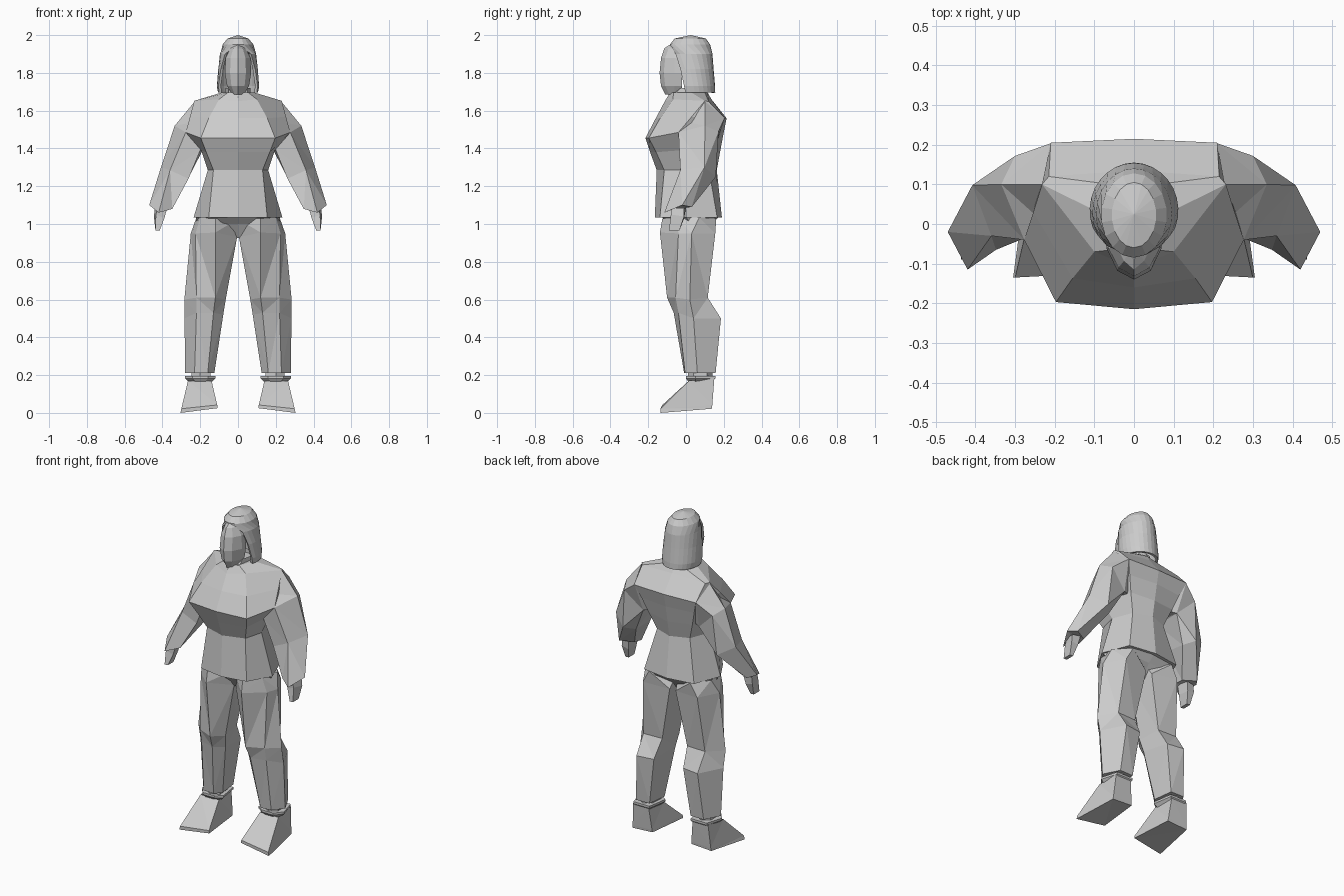
import bpy, bmesh, math

cloth = bpy.data.materials.new("plain_grey")
cloth.diffuse_color = (0.6, 0.6, 0.6, 1)


def finish(name, bm, mirror=False):
    bmesh.ops.recalc_face_normals(bm, faces=bm.faces)
    me = bpy.data.meshes.new(name)
    bm.to_mesh(me)
    bm.free()
    me.materials.append(cloth)
    ob = bpy.data.objects.new(name, me)
    bpy.context.collection.objects.link(ob)
    if mirror:
        ob.modifiers.new("mirror", 'MIRROR').use_mirror_merge = False
    return ob


def loft(name, rings, mirror=False, split=False, caps=(True, True)):
    """Skin closed rings of 3D points and cap the chosen ends."""
    bm = bmesh.new()
    vs = [[bm.verts.new(p) for p in r] for r in rings]
    n = len(rings[0])
    for a, b in zip(vs, vs[1:]):
        for i in range(n):
            j = (i + 1) % n
            bm.faces.new((a[i], a[j], b[j], b[i]))
    if caps[0]:
        bm.faces.new(vs[0])
    if caps[1]:
        bm.faces.new(vs[-1])
    if split:
        bmesh.ops.triangulate(bm, faces=bm.faces)
    return finish(name, bm, mirror)


def sym(half):
    """Complete a half ring running from centre front to centre back."""
    return half + [(-x, y, z) for x, y, z in reversed(half[1:-1])]


def flat(z, *pts):
    return [(x, y, z) for x, y in pts]


# Jacket body: hem, waist, armpit, chest, upper chest, shoulders, neck
loft("jacket", [
    sym(flat(1.035, (0, -.165), (.155, -.138), (.235, 0), (.17, .165), (0, .19))),
    sym(flat(1.285, (0, -.155), (.13, -.115), (.16, 0), (.112, .122), (0, .163))),
    sym([(0, -.19, 1.38), (.168, -.158, 1.38), (.195, -.035, 1.39),
         (.15, .152, 1.39), (0, .18, 1.38)]),
    sym([(0, -.215, 1.455), (.197, -.197, 1.455), (.277, -.04, 1.485),
         (.18, .178, 1.48), (0, .199, 1.48)]),
    sym([(0, -.16, 1.56), (.155, -.137, 1.56), (.254, .03, 1.568),
         (.21, .205, 1.56), (0, .215, 1.56)]),
    sym([(0, -.112, 1.65), (.1, -.07, 1.66), (.232, .1, 1.652),
         (.215, .12, 1.648), (0, .135, 1.66)]),
    sym(flat(1.695, (0, -.085), (.055, -.065), (.09, .03), (.06, .1), (0, .115))),
])

# Sleeves: shoulder, upper arm, elbow, cuff
loft("sleeve", [
    [(.228, .1, 1.65), (.235, .01, 1.54), (.185, -.03, 1.4), (.155, .13, 1.39), (.209, .204, 1.56)],
    [(.335, .1, 1.52), (.277, -.04, 1.485), (.2, -.035, 1.39), (.19, .145, 1.385), (.3, .172, 1.49)],
    [(.408, .098, 1.3), (.36, -.03, 1.285), (.262, -.03, 1.24), (.27, .1, 1.23), (.32, .158, 1.25)],
    [(.47, -.02, 1.1), (.42, -.115, 1.06), (.348, -.065, 1.08), (.358, -.01, 1.085), (.435, .03, 1.09)],
], mirror=True, split=True, caps=(False, True))

# Hands: tapered mitts
loft("hand", [
    flat(1.085, (.375, -.07), (.425, -.08), (.44, -.01), (.39, 0)),
    [(.39, -.075, 1.03), (.435, -.08, 1.05), (.445, -.01, 1.04), (.4, -.01, 1.03)],
    flat(.965, (.415, -.09), (.437, -.09), (.437, -.035), (.415, -.035)),
], mirror=True, caps=(False, True))

# Hips: block between the legs, coming to a low crotch point
loft("hips", [
    sym([(0, -.03, .925), (.03, -.03, .93), (.06, .02, .94), (.03, .07, .93), (0, .07, .925)]),
    sym(flat(1.0, (0, -.07), (.1, -.1), (.215, .02), (.13, .14), (0, .13))),
    sym(flat(1.04, (0, -.13), (.14, -.125), (.225, .0), (.15, .155), (0, .175))),
], caps=(True, False))

# Trouser legs: hip, thigh, knee, calf, ankle
loft("trouser_leg", [
    [(.01, -.05, 1.02), (.12, -.125, 1.03), (.2, -.05, 1.035), (.22, .07, 1.035), (.14, .16, 1.03), (.01, .09, 1.0)],
    [(.005, -.03, .93), (.12, -.138, .955), (.225, -.04, .95), (.25, .03, .95), (.185, .155, .95), (.02, .13, .94)],
    [(.065, -.03, .6), (.12, -.1, .61), (.22, -.055, .61), (.284, .02, .6), (.21, .115, .61), (.085, .11, .61)],
    [(.078, -.01, .52), (.13, -.065, .53), (.22, -.04, .53), (.283, .04, .5), (.208, .185, .5), (.1, .17, .5)],
    flat(.212, (.125, .03), (.16, -.01), (.23, -.005), (.28, .06), (.23, .157), (.14, .155)),
], mirror=True, split=True, caps=(False, True))

# Ankles visible in the gap, and the boot collars under them
loft("ankle", [flat(z, (.145, .03), (.2, .01), (.245, .04), (.245, .11), (.2, .14), (.15, .11))
               for z in (.19, .215)], mirror=True, caps=(False, False))
loft("boot_collar", [
    flat(.195, (.12, .03), (.16, 0), (.24, 0), (.28, .05), (.25, .155), (.14, .155)),
    flat(.182, (.12, .03), (.16, 0), (.24, 0), (.28, .05), (.25, .155), (.14, .155)),
    flat(.155, (.15, .04), (.18, .02), (.22, .02), (.25, .05), (.23, .13), (.16, .13)),
], mirror=True, caps=(True, False))

# Boots: wedge with a low splayed toe and a broad heel
loft("boot", [
    [(.108, -.125, .025), (.305, -.135, .0), (.268, .137, .022), (.132, .137, .03)],
    [(.11, -.125, .042), (.3, -.135, .022), (.266, .139, .04), (.134, .139, .045)],
    [(.14, .015, .17), (.265, .015, .17), (.255, .15, .183), (.15, .15, .183)],
], mirror=True, split=True, caps=(True, False))

# Neck and face: face has a ridge down the middle
loft("neck", [sym(flat(z, (0, f), (.05, f + .03), (.065, .03), (.04, .09), (0, .1)))
              for z, f in ((1.65, -.1), (1.672, -.1), (1.72, -.06))], caps=(False, False))
loft("face", [sym(flat(z, (0, f), (w * .6, f + .022), (w, -.06), (w, -.02), (0, -.02)))
              for z, w, f in ((1.685, .03, -.11), (1.73, .058, -.132), (1.8, .07, -.14),
                              (1.88, .065, -.132), (1.93, .042, -.115), (1.947, .02, -.09))])

# Hair: faceted cap with long sides; each row sets how far the front is open
bm = bmesh.new()
N, rings = 18, []
for z, w, f, b, gap in ((1.695, .106, -.08, .155, 70), (1.73, .112, -.085, .154, 68),
                        (1.82, .105, -.088, .146, 60), (1.9, .096, -.09, .14, 46),
                        (1.95, .083, -.085, .128, 1), (1.982, .056, -.06, .105, 1)):
    cy, ry = (f + b) / 2, (b - f) / 2
    row = []
    for i in range(N + 1):
        a = math.radians(-90 + gap + (360 - 2 * gap) * i / N)
        row.append(bm.verts.new((w * math.cos(a), cy + ry * math.sin(a), z)))
    rings.append(row)
for lo, hi in zip(rings, rings[1:]):
    for i in range(N):
        bm.faces.new((lo[i], lo[i + 1], hi[i + 1], hi[i]))
top = bm.verts.new((0, .025, 2.0))
for i in range(N):
    bm.faces.new((rings[-1][i], rings[-1][i + 1], top))
bmesh.ops.remove_doubles(bm, verts=bm.verts, dist=.006)
hair = finish("hair", bm)
shell = hair.modifiers.new("thickness", 'SOLIDIFY')
shell.thickness = .014
shell.offset = -1
